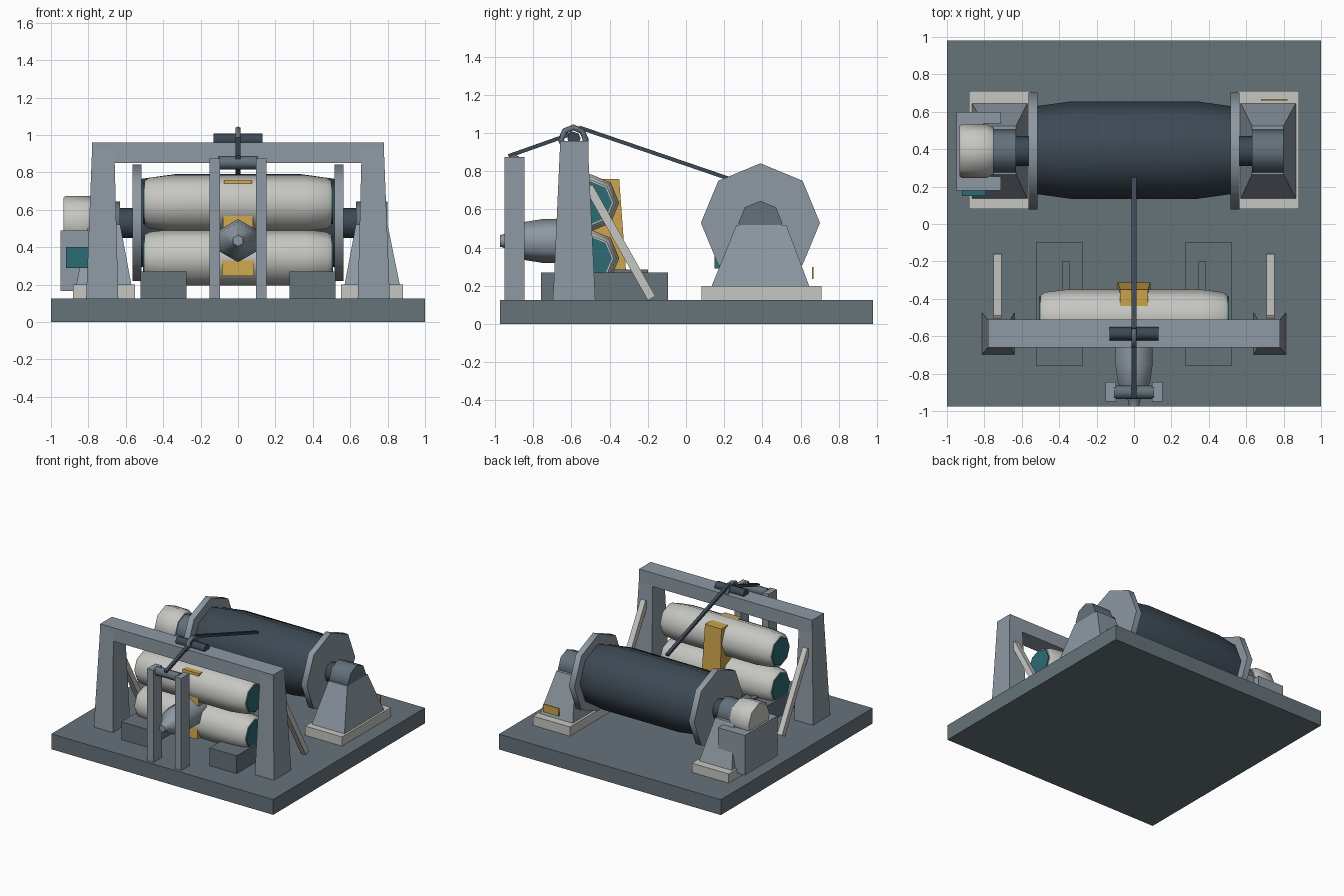
import bpy, math
from mathutils import Vector

if "Cube" in bpy.data.objects:
    bpy.data.objects.remove(bpy.data.objects["Cube"])


def srgb(h):
    out = []
    for i in (0, 2, 4):
        c = int(h[i:i + 2], 16) / 255
        out.append(c / 12.92 if c <= 0.04045 else ((c + 0.055) / 1.055) ** 2.4)
    return (*out, 1)


MATS = {}
for n, h in {"deck_grey": "66737A", "frame_grey": "8E99A3", "hub_grey": "63717A",
             "dark_steel": "3D4954", "off_white": "C6C6C2", "teal": "2C6B74",
             "yellow": "CBA34C"}.items():
    MATS[n] = bpy.data.materials.new(n)
    MATS[n].diffuse_color = srgb(h)


def mesh(name, verts, faces, mat, smooth=None):
    me = bpy.data.meshes.new(name)
    me.from_pydata(verts, [], faces)
    me.materials.append(MATS[mat])
    ob = bpy.data.objects.new(name, me)
    bpy.context.collection.objects.link(ob)
    if smooth:
        bpy.ops.object.select_all(action='DESELECT')
        ob.select_set(True)
        bpy.context.view_layer.objects.active = ob
        bpy.ops.object.shade_smooth_by_angle(angle=math.radians(smooth))
    return ob


def taper(name, mat, z0, z1, bot, top=None):
    """Box or frustum; bot and top are (x0, x1, y0, y1)."""
    v = []
    for z, (a, b, c, d) in ((z0, bot), (z1, top or bot)):
        v += [(a, c, z), (b, c, z), (b, d, z), (a, d, z)]
    f = [(3, 2, 1, 0), (4, 5, 6, 7)] + [(i, (i + 1) % 4, (i + 1) % 4 + 4, i + 4) for i in range(4)]
    return mesh(name, v, f, mat)


def mirror_x(r, s):
    """Put an x range on side s."""
    return r if s > 0 else (-r[1], -r[0], r[2], r[3])


def turned(name, mat, axis, centre, profile, sides=8, smooth=50):
    """Profile of (position, radius) turned about the x or y axis, one corner up."""
    v, f = [], []
    for p, r in profile:
        for i in range(sides):
            a = 2 * math.pi * i / sides
            s, c = r * math.sin(a), r * math.cos(a)
            if axis == 'x':
                v.append((p, centre[0] - s, centre[1] + c))
            else:
                v.append((centre[0] + s, p, centre[1] + c))
    n = len(profile)
    for k in range(n - 1):
        for i in range(sides):
            j = (i + 1) % sides
            f.append((k * sides + i, k * sides + j, (k + 1) * sides + j, (k + 1) * sides + i))
    f.append(tuple(reversed(range(sides))))
    f.append(tuple(range((n - 1) * sides, n * sides)))
    # orient outward regardless of the profile direction
    ob = mesh(name, v, f, mat, smooth)
    import bmesh
    bm = bmesh.new()
    bm.from_mesh(ob.data)
    bmesh.ops.recalc_face_normals(bm, faces=bm.faces)
    bm.to_mesh(ob.data)
    bm.free()
    return ob


def bar(name, mat, a, b, w, t):
    """Slanted bar in the yz plane from a to b, width w in x and thickness t."""
    a, b = Vector(a), Vector(b)
    d = (b - a).normalized()
    n = Vector((0, -d.z, d.y)) * t / 2
    x = Vector((w / 2, 0, 0))
    v = [p + q for p in (a, b) for q in (-x - n, x - n, x + n, -x + n)]
    f = [(3, 2, 1, 0), (4, 5, 6, 7)] + [(i, (i + 1) % 4, (i + 1) % 4 + 4, i + 4) for i in range(4)]
    ob = mesh(name, v, f, mat)
    if (ob.data.polygons[0].normal.dot(d)) > 0:
        ob.data.flip_normals()
    return ob


# Deck
taper("deck", "deck_grey", 0, 0.125, (-1, 1, -0.975, 0.98))

# Gantry
taper("gantry_beam", "frame_grey", 0.85, 0.96, (-0.78, 0.78, -0.66, -0.51))
for s, side in ((-1, "left"), (1, "right")):
    taper(side + "_gantry_leg", "frame_grey", 0.125, 0.955,
          mirror_x((0.64, 0.812, -0.697, -0.475), s), mirror_x((0.662, 0.779, -0.659, -0.515), s))
    bar(side + "_gantry_brace", "off_white", (s * 0.73, -0.51, 0.72), (s * 0.73, -0.18, 0.135), 0.045, 0.045)
    # Floor boxes with ribs
    taper(side + "_floor_box", "deck_grey", 0.125, 0.27, mirror_x((0.275, 0.52, -0.76, -0.095), s))
    taper(side + "_floor_rib", "deck_grey", 0.26, 0.285, mirror_x((0.345, 0.385, -0.6, -0.2), s))
    # Front roller posts
    taper(side + "_roller_post", "frame_grey", 0.125, 0.875, mirror_x((0.095, 0.153, -0.95, -0.845), s))
    # Drum bearing stands
    taper(side + "_stand_pad", "off_white", 0.125, 0.2, mirror_x((0.55, 0.882, 0.08, 0.71), s))
    taper(side + "_bearing_stand", "frame_grey", 0.2, 0.52,
          mirror_x((0.57, 0.865, 0.135, 0.645), s), mirror_x((0.63, 0.8, 0.265, 0.525), s))
    turned(side + "_bearing", "hub_grey", 'x', (0.39, 0.53), [(s * 0.63, 0.115), (s * 0.8, 0.115)])
    turned(side + "_drum_shaft", "dark_steel", 'x', (0.39, 0.53), [(s * 0.55, 0.08), (s * 0.64, 0.08)])
    turned(side + "_drum_flange", "frame_grey", 'x', (0.39, 0.53), [(s * 0.515, 0.312), (s * 0.565, 0.312)])

# Winch drum
turned("winch_drum", "dark_steel", 'x', (0.395, 0.53),
       [(-0.52, 0.235), (-0.34, 0.26), (0.34, 0.26), (0.52, 0.235)])

# Motor and its housing
turned("motor", "off_white", 'x', (0.39, 0.53),
       [(-0.932, 0.135), (-0.92, 0.145), (-0.79, 0.145), (-0.75, 0.125)])
taper("motor_housing", "frame_grey", 0.165, 0.49, (-0.95, -0.71, 0.18, 0.6))
taper("motor_panel", "teal", 0.29, 0.4, (-0.92, -0.79, 0.15, 0.18))
taper("stand_label", "yellow", 0.235, 0.3, (0.68, 0.82, 0.66, 0.668))

# Pressure tanks with coloured end caps
for z, level in ((0.345, "lower"), (0.635, "upper")):
    turned(level + "_tank", "off_white", 'x', (-0.5, z),
           [(-0.5, 0.12), (-0.475, 0.136), (-0.36, 0.15), (0.36, 0.15), (0.475, 0.136), (0.5, 0.12)])
    for s, side in ((-1, "left"), (1, "right")):
        turned(f"{level}_tank_{side}_cap", "teal", 'x', (-0.5, z), [(s * 0.495, 0.112), (s * 0.507, 0.112)])
taper("tank_clamp", "yellow", 0.245, 0.76,
      (-0.087, 0.087, -0.65, -0.312), (-0.074, 0.074, -0.605, -0.35))

# Front pump with pointed nose
turned("pump", "frame_grey", 'y', (0, 0.435),
       [(-0.975, 0.03), (-0.94, 0.04), (-0.845, 0.1), (-0.75, 0.115), (-0.55, 0.115)], sides=6, smooth=65)

# Pulley on the beam
turned("pulley_axle", "dark_steel", 'x', (-0.587, 0.972), [(-0.13, 0.035), (0.13, 0.035)])
bpy.ops.mesh.primitive_torus_add(major_segments=8, minor_segments=6, major_radius=0.065, minor_radius=0.016,
                                 location=(0, -0.59, 0.965), rotation=(0, math.pi / 2, 0))
pulley = bpy.context.object
pulley.name = "pulley_wheel"
pulley.data.materials.append(MATS["hub_grey"])
bpy.ops.object.shade_smooth_by_angle(angle=math.radians(65))

# Front roller and cable
turned("front_roller", "hub_grey", 'x', (-0.9, 0.852), [(-0.106, 0.036), (0.106, 0.036)])
bar("front_cable", "dark_steel", (0, -0.93, 0.88), (0, -0.59, 1.0), 0.026, 0.02)
bar("drum_cable", "dark_steel", (0, -0.56, 1.03), (0, 0.245, 0.755), 0.026, 0.02)

for m in bpy.data.materials:
    if m.users and not m.is_grease_pencil:
        m.use_nodes = True
        m.node_tree.nodes["Principled BSDF"].inputs["Base Color"].default_value = m.diffuse_color
